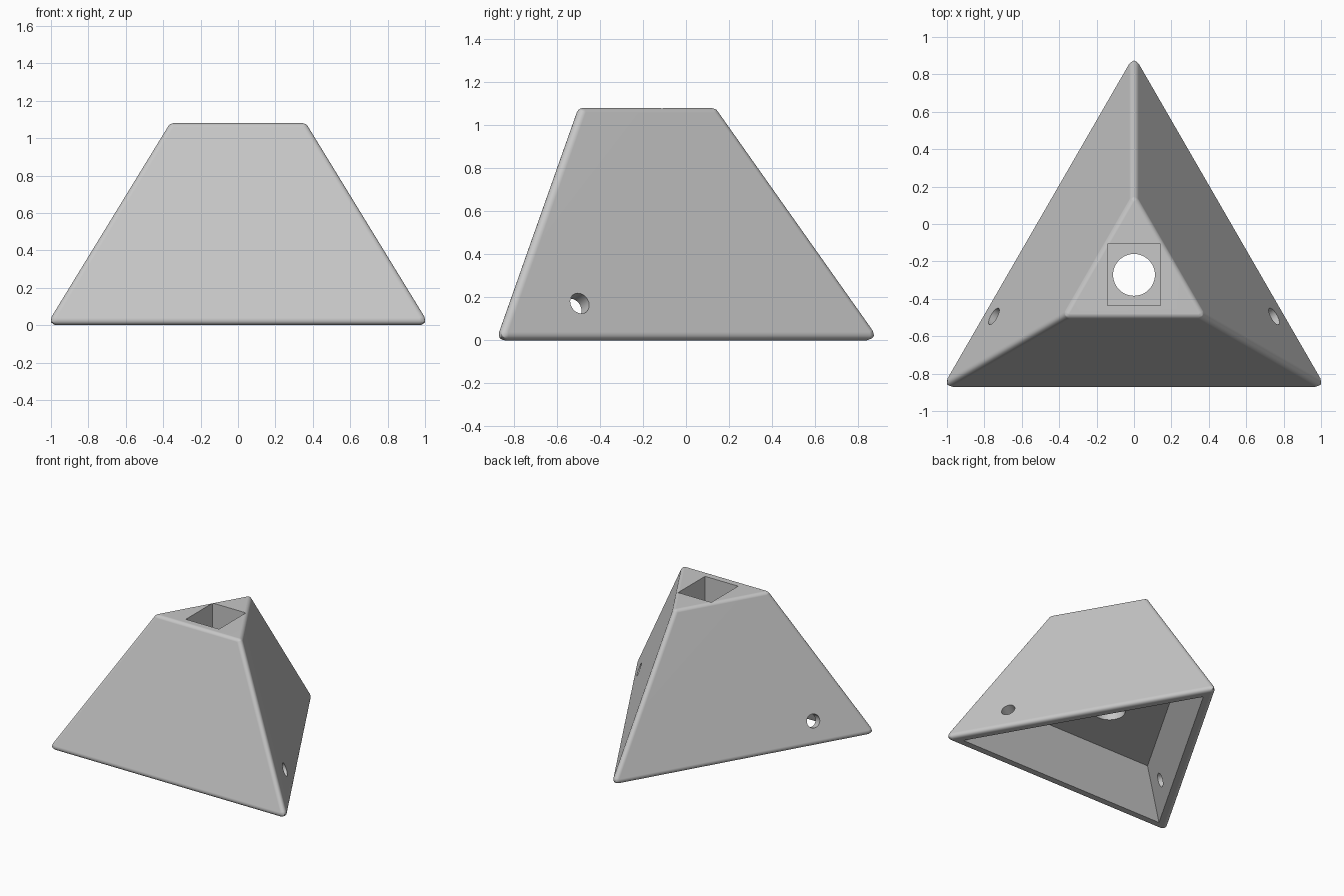
import bpy, bmesh, math
from mathutils import Vector, Matrix

if "Cube" in bpy.data.objects:
    bpy.data.objects.remove(bpy.data.objects["Cube"])

CENTRE_Y = -0.28            # axis of the triangular body
SIDE = 2.087                # sharp base edge length
TOP = 1.08
TETRA = math.sqrt(2 / 3)    # height of a regular tetrahedron per unit of side
INRADIUS = math.sqrt(3) / 6
RADIUS = 0.03               # edge rounding
WALL = 0.076
CEILING, POCKET_FLOOR = 0.335, 0.42

grey = bpy.data.materials.new("light_grey")
grey.use_nodes = True
grey.diffuse_color = (0.57, 0.57, 0.57, 1)
grey.node_tree.nodes["Principled BSDF"].inputs["Base Color"].default_value = (0.57, 0.57, 0.57, 1)


def make_object(name, bm):
    bmesh.ops.recalc_face_normals(bm, faces=bm.faces[:])
    mesh = bpy.data.meshes.new(name)
    bm.to_mesh(mesh)
    bm.free()
    mesh.materials.append(grey)
    obj = bpy.data.objects.new(name, mesh)
    bpy.context.collection.objects.link(obj)
    return obj


def triangle_frustum(name, side, z0, z1):
    """Slice of a regular tetrahedron whose base edge is 'side' at z = 0."""
    bm = bmesh.new()
    rings = []
    for z in (z0, z1):
        r = 2 * INRADIUS * (side - z / TETRA)
        angles = [math.radians(a) for a in (90, 210, 330)]
        rings.append([bm.verts.new((r * math.cos(a), CENTRE_Y + r * math.sin(a), z)) for a in angles])
    low, high = rings
    bm.faces.new(low)
    bm.faces.new(high)
    for i in range(3):
        j = (i + 1) % 3
        bm.faces.new((low[i], low[j], high[j], high[i]))
    return make_object(name, bm)


def cylinder(name, radius, start, direction, length):
    bm = bmesh.new()
    bmesh.ops.create_cone(bm, cap_ends=True, segments=48, radius1=radius, radius2=radius, depth=length)
    turn = direction.to_track_quat('Z', 'Y').to_matrix().to_4x4()
    bm.transform(Matrix.Translation(start + direction * length / 2) @ turn)
    return make_object(name, bm)


def box(name, size, centre):
    bm = bmesh.new()
    bmesh.ops.create_cube(bm, size=1, matrix=Matrix.Translation(centre) @ Matrix.Diagonal((*size, 1)))
    return make_object(name, bm)


def apply_modifier(obj, mod):
    bpy.context.view_layer.objects.active = obj
    bpy.ops.object.modifier_apply(modifier=mod.name)


# Outer body; the obtuse top edges need half the setback for the same radius
body = triangle_frustum("corner_bracket", SIDE, 0, TOP)
weights = body.data.attributes.new("bevel_weight_edge", 'FLOAT', 'EDGE')
for edge in body.data.edges:
    on_top = all(body.data.vertices[v].co.z > TOP - 0.01 for v in edge.vertices)
    weights.data[edge.index].value = 0.5 if on_top else 1.0
bevel = body.modifiers.new("rounding", 'BEVEL')
bevel.limit_method = 'WEIGHT'
bevel.width = RADIUS * math.sqrt(2)
bevel.segments = 6
apply_modifier(body, bevel)

# Hollow underside, top socket and the round opening between them
cutters = [
    triangle_frustum("cavity_cutter", SIDE - WALL * 3 / math.sqrt(8) / INRADIUS, -0.1, CEILING),
    box("socket_cutter", (0.285, 0.33, 1), (0, -0.272, POCKET_FLOOR + 0.5)),
    cylinder("opening_cutter", 0.112, Vector((0, -0.272, 0.25)), Vector((0, 0, 1)), 0.3),
]

# Screw holes run square to the sloping walls
inward = Vector((0, math.sqrt(8) / 3, -1 / 3))


def on_front(x, z):
    return Vector((x, CENTRE_Y - INRADIUS * (SIDE - z / TETRA), z))


pivot = Vector((0, CENTRE_Y, 0))
for turn in range(3):
    spin = Matrix.Rotation(turn * math.tau / 3, 3, 'Z')
    for x in (-0.56, 0.56):
        start = on_front(x, 0.172) - inward * 0.05
        cutters.append(cylinder("wall_hole_cutter", 0.05, spin @ (start - pivot) + pivot,
                                spin @ inward, 0.18))

# Counterbored clamping screw hole into the socket
seat = on_front(0, 0.825)
cutters.append(cylinder("counterbore_cutter", 0.07, seat - inward * 0.05, inward, 0.14))
cutters.append(cylinder("clamp_hole_cutter", 0.039, seat, inward, 0.26))

for cutter in cutters:
    cut = body.modifiers.new("cut", 'BOOLEAN')
    cut.operation = 'DIFFERENCE'
    cut.solver = 'EXACT'
    cut.object = cutter
    apply_modifier(body, cut)
    bpy.data.objects.remove(cutter)

# Smooth rounding with flat walls
bpy.ops.object.select_all(action='DESELECT')
body.select_set(True)
bpy.context.view_layer.objects.active = body
bpy.ops.object.shade_smooth_by_angle(angle=math.radians(30))
normals = body.modifiers.new("flat_walls", 'WEIGHTED_NORMAL')
normals.keep_sharp = True
